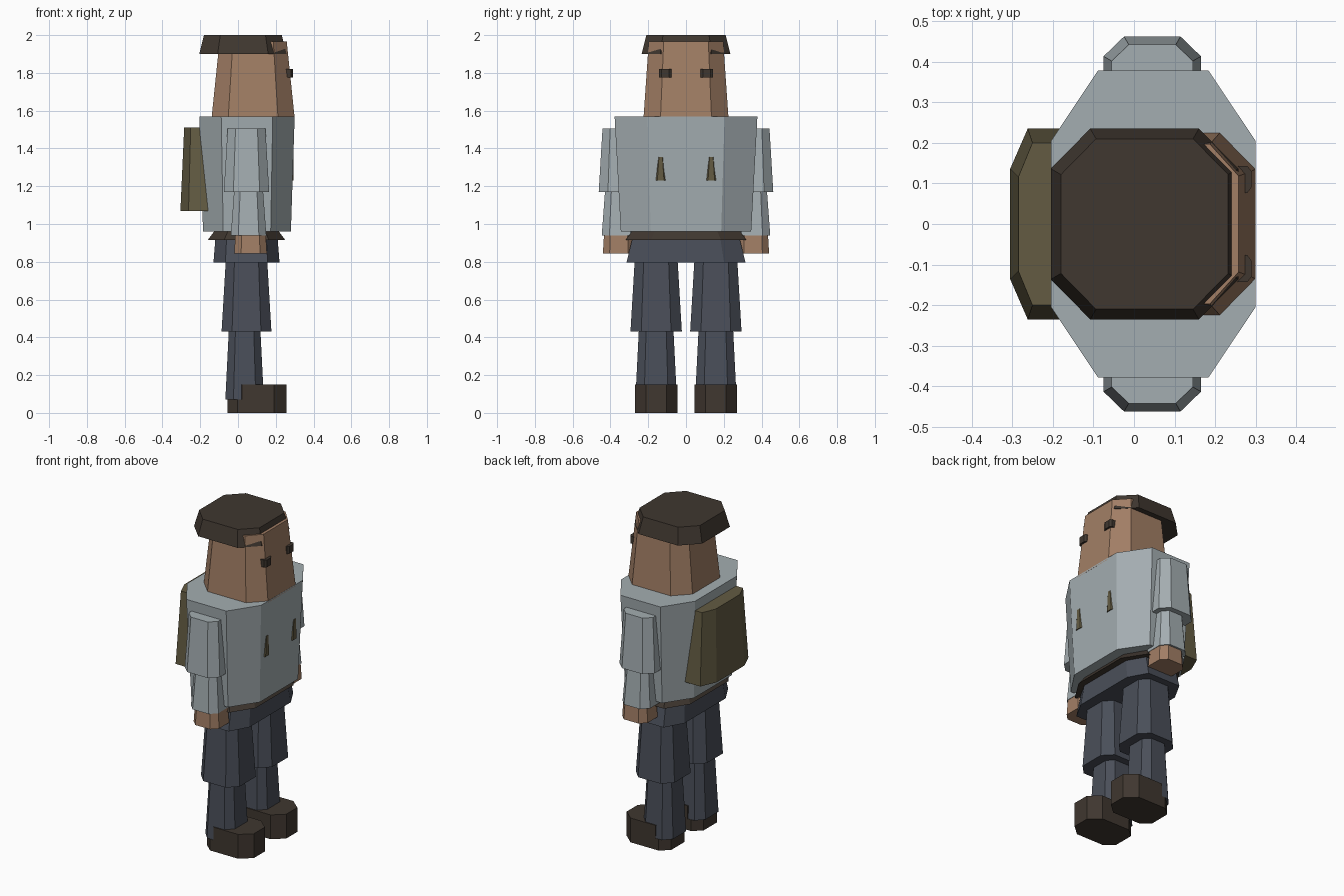
import bpy, bmesh

cube = bpy.data.objects.get("Cube")
if cube:
    bpy.data.objects.remove(cube, do_unlink=True)


def material(name, red, green, blue):
    created = bpy.data.materials.new(name)
    created.use_nodes = True
    colour = (red, green, blue, 1)
    created.diffuse_color = colour
    created.node_tree.nodes["Principled BSDF"].inputs["Base Color"].default_value = colour
    return created


shirt = material("pale grey cloth", 0.37, 0.42, 0.44)
skin = material("skin", 0.36, 0.21, 0.13)
denim = material("slate cloth", 0.068, 0.077, 0.1)
dark = material("dark brown", 0.05, 0.038, 0.029)
olive = material("olive canvas", 0.125, 0.105, 0.055)


def cut_corner_outline(back, front, right, left, cut, rear_cut):
    """Rectangle whose corners are cut by a fraction of its length and width."""
    length, width = front - back, left - right
    nose, heel, side = front - cut * length, back + rear_cut * length, cut * width
    return [(heel, right), (nose, right), (front, right + side), (front, left - side),
            (nose, left), (heel, left), (back, left - side), (back, right + side)]


def block(name, colour, bottom, top, back, front, half_width,
          centre=0, inset=0, side_inset=None, cut=0.21, rear_cut=None):
    """Eight-sided block; its top is drawn in by inset (lengthwise) and side_inset."""
    if side_inset is None:
        side_inset = inset
    if rear_cut is None:
        rear_cut = cut
    bm = bmesh.new()
    rings = []
    for height, shrink, squeeze in ((bottom, 0, 0), (top, inset, side_inset)):
        reach = half_width - squeeze
        outline = cut_corner_outline(back + shrink, front - shrink,
                                     centre - reach, centre + reach, cut, rear_cut)
        ring = [bm.verts.new((x, y, height)) for x, y in outline]
        bm.faces.new(ring)
        rings.append(ring)
    lower, upper = rings
    for i in range(len(lower)):
        bm.faces.new((lower[i - 1], lower[i], upper[i], upper[i - 1]))
    bmesh.ops.recalc_face_normals(bm, faces=bm.faces)
    mesh = bpy.data.meshes.new(name)
    bm.to_mesh(mesh)
    bm.free()
    mesh.materials.append(colour)
    bpy.context.collection.objects.link(bpy.data.objects.new(name, mesh))


# Head, hair and trunk
block("head", skin, bottom=1.56, top=1.966, back=-0.14, front=0.3,
      half_width=0.225, inset=0.042, side_inset=0.028, cut=0.2)
block("hair", dark, bottom=1.9, top=2, back=-0.205, front=0.257,
      half_width=0.235, inset=0.025)
block("torso", shirt, bottom=0.96, top=1.57, back=-0.185, front=0.28,
      half_width=0.345, inset=-0.02, side_inset=-0.033, cut=0.23)
block("belt", dark, bottom=0.915, top=0.962, back=-0.16, front=0.25,
      half_width=0.32, inset=0.035)
block("hips", denim, bottom=0.795, top=0.92, back=-0.13, front=0.22,
      half_width=0.315, inset=0.01, side_inset=0.03, cut=0.18)
block("backpack", olive, bottom=1.07, top=1.51, back=-0.305, front=-0.1,
      half_width=0.235, inset=0.02, side_inset=0.035)

for label, side in (("left", 1), ("right", -1)):
    # Eye and strap end
    block(label + "_eye", dark, bottom=1.775, top=1.82, back=0.24, front=0.29,
          half_width=0.033, centre=side * 0.11)
    block(label + "_strap", olive, bottom=1.23, top=1.355, back=0.25, front=0.295,
          half_width=0.03, centre=side * 0.134, side_inset=0.014)

    # Arm
    block(label + "_upper_arm", shirt, bottom=1.17, top=1.505, back=-0.075, front=0.165,
          half_width=0.116, centre=side * 0.346, inset=0.02)
    block(label + "_forearm", shirt, bottom=0.94, top=1.17, back=-0.038, front=0.15,
          half_width=0.097, centre=side * 0.349, inset=0.017)
    block(label + "_hand", skin, bottom=0.845, top=0.945, back=-0.02, front=0.153,
          half_width=0.085, centre=side * 0.355, inset=0.006)

    # Leg
    block(label + "_thigh", denim, bottom=0.43, top=0.8, back=-0.087, front=0.177,
          half_width=0.136, centre=side * 0.158, inset=0.022)
    block(label + "_shin", denim, bottom=0.07, top=0.43, back=-0.067, front=0.137,
          half_width=0.11, centre=side * 0.158, inset=0.018)

    # Shoe with a low heel behind it
    block(label + "_heel", dark, bottom=0, top=0.07, back=-0.055, front=0.2,
          half_width=0.112, centre=side * 0.158)
    block(label + "_shoe", dark, bottom=0, top=0.15, back=0, front=0.257,
          half_width=0.112, centre=side * 0.158, cut=0.26, rear_cut=0.08)
